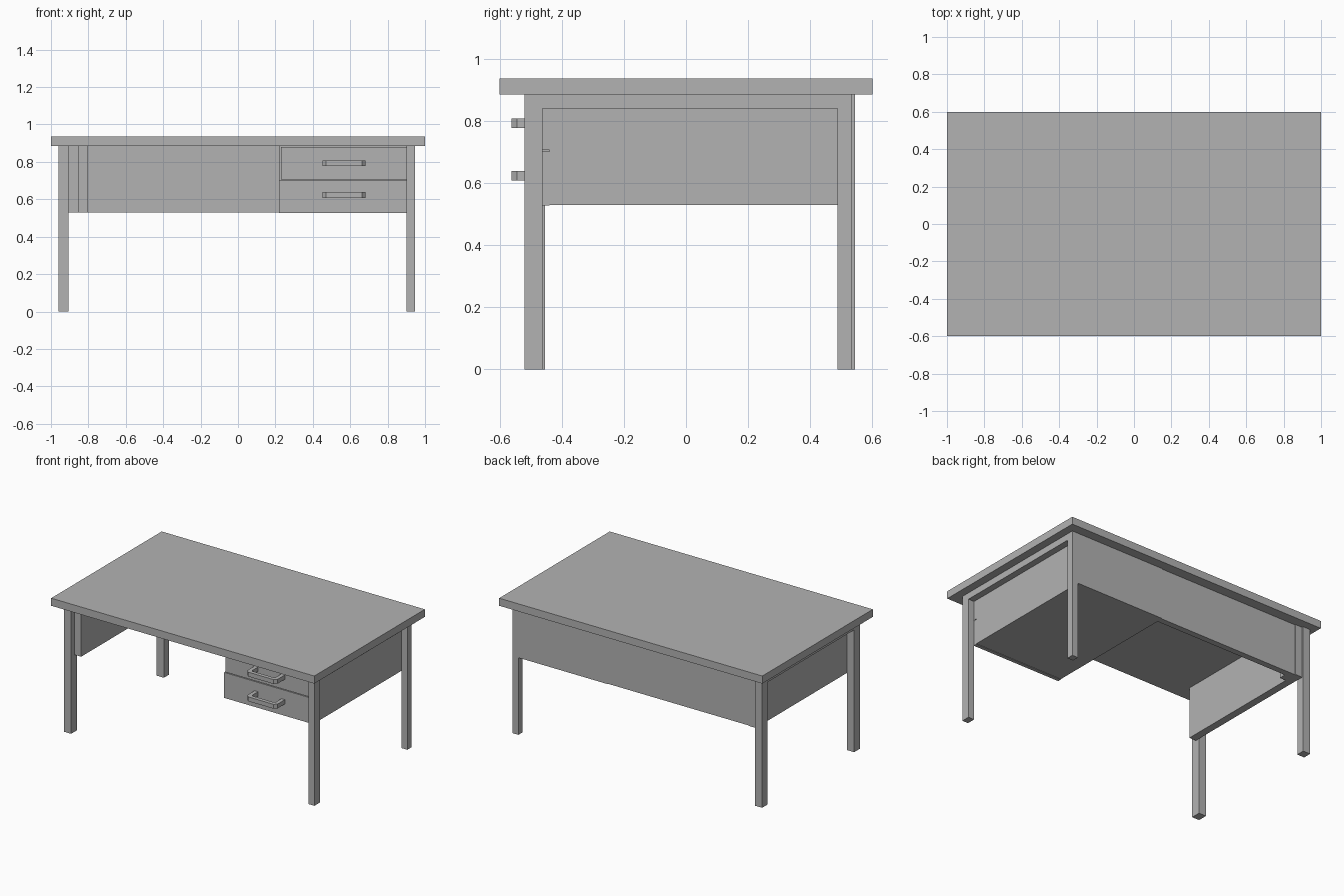
import bpy
import bmesh

cube = bpy.data.objects.get("Cube")
if cube:
    bpy.data.objects.remove(cube, do_unlink=True)

grey = bpy.data.materials.new("plain_grey")
grey.use_nodes = True
COLOUR = (0.45, 0.45, 0.45, 1)
grey.diffuse_color = COLOUR
grey.node_tree.nodes["Principled BSDF"].inputs["Base Color"].default_value = COLOUR


def finish(name, bm):
    bmesh.ops.recalc_face_normals(bm, faces=bm.faces)
    mesh = bpy.data.meshes.new(name)
    bm.to_mesh(mesh)
    bm.free()
    mesh.materials.append(grey)
    obj = bpy.data.objects.new(name, mesh)
    bpy.context.collection.objects.link(obj)
    return obj


def box(name, xs, ys, zs):
    """Box between the given limits on each axis."""
    bm = bmesh.new()
    bmesh.ops.create_cube(bm, size=1)
    for v in bm.verts:
        v.co = [(a + b) / 2 + c * (b - a) for (a, b), c in zip((xs, ys, zs), v.co)]
    return finish(name, bm)


def handle(name, x, y, z, half=0.115, depth=0.097, bar=0.026, cut=0.018, height=0.03):
    """U-shaped pull with cut corners, extruded upwards from its plan."""
    inner = half - bar
    right = [(half, 0), (half, -depth + cut), (half - cut, -depth)]
    inside = [(-inner, 0), (-inner, -depth + bar + cut / 2),
              (-inner + cut / 2, -depth + bar)]
    plan = right + [(-a, b) for a, b in reversed(right)]
    plan += inside + [(-a, b) for a, b in reversed(inside)]
    bm = bmesh.new()
    face = bm.faces.new([bm.verts.new((x + a, y + b, z)) for a, b in plan])
    grown = bmesh.ops.extrude_face_region(bm, geom=[face])["geom"]
    top = [g for g in grown if isinstance(g, bmesh.types.BMVert)]
    bmesh.ops.translate(bm, verts=top, vec=(0, 0, height))
    return finish(name, bm)


UNDER = 0.885   # underside of the top
LOW = 0.53      # lower edge of panels and cabinet

box("desk_top", (-1, 1), (-0.6, 0.6), (UNDER, 0.937))

# Leg frames, each joined by a rail under the top
frames = {
    "left": ((0.9, 0.945), (-0.52, -0.462), (0.488, 0.535)),
    "right": ((-0.96, -0.905), (-0.52, -0.455), (0.488, 0.545)),
}
for side, (xs, front, back) in frames.items():
    box(side + "_front_leg", xs, front, (0, UNDER))
    box(side + "_back_leg", xs, back, (0, UNDER))
    box(side + "_rail", xs, (front[1], back[0]), (0.84, UNDER))

# Panels
box("right_side_panel", (-0.905, -0.853), (-0.485, 0.535), (LOW, UNDER))
box("corner_block", (-0.853, -0.805), (0.44, 0.488), (LOW, UNDER))
box("back_panel", (-0.853, 0.22), (0.488, 0.53), (LOW, UNDER))

# Drawer cabinet
box("drawer_cabinet", (0.22, 0.9), (-0.44, 0.535), (LOW, UNDER))
drawers = {
    "upper": ((0.23, 0.9), (0.707, 0.88), 0.778),
    "lower": ((0.22, 0.9), (0.527, 0.702), 0.608),
}
for level, (xs, zs, grip) in drawers.items():
    box(level + "_drawer_front", xs, (-0.465, -0.44), zs)
    handle(level + "_handle", 0.567, -0.465, grip)
